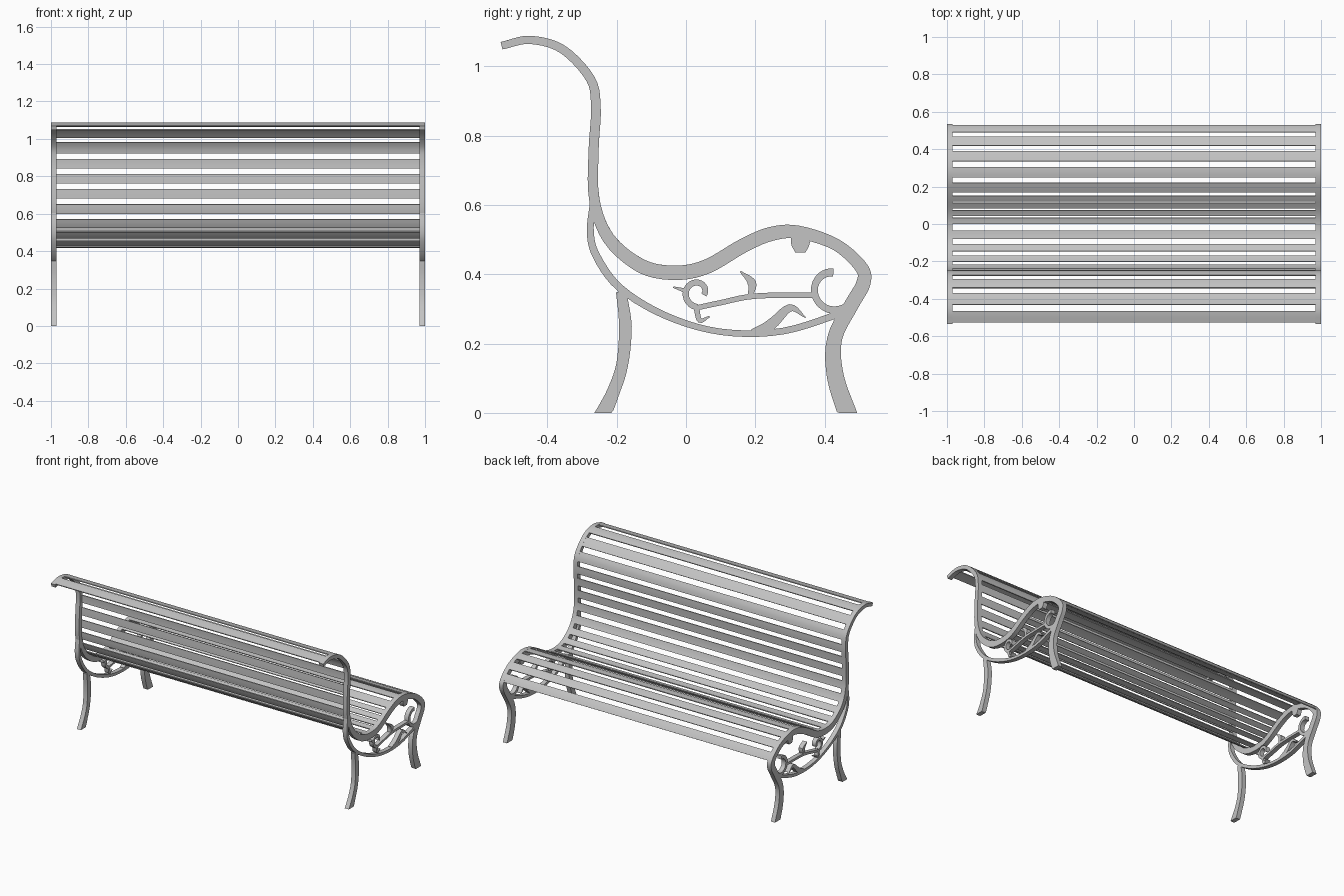
import bpy
import bmesh
from math import cos, sin, radians
from mathutils import Vector

cube = bpy.data.objects.get("Cube")
if cube:
    bpy.data.objects.remove(cube, do_unlink=True)

# One painted metal colour
grey = bpy.data.materials.new("light grey metal")
grey.use_nodes = True
colour = (0.55, 0.55, 0.55, 1)
grey.diffuse_color = colour
grey.node_tree.nodes["Principled BSDF"].inputs["Base Color"].default_value = colour


def smooth_path(points, steps=5):
    """Catmull-Rom curve through (y, z) points."""
    pts = [Vector(p) for p in points]
    pts = [2 * pts[0] - pts[1]] + pts + [2 * pts[-1] - pts[-2]]
    path = []
    for before, start, end, after in zip(pts, pts[1:], pts[2:], pts[3:]):
        leave = (end - before) / 2
        arrive = (after - start) / 2
        for i in range(steps):
            t = i / steps
            ease = t * t * (3 - 2 * t)
            path.append(start.lerp(end, ease)
                        + leave * t * (1 - t) ** 2
                        - arrive * t * t * (1 - t))
    path.append(pts[-2])
    return path


def spiral_path(centre, start_radius, end_radius, start_angle, sweep, steps=20):
    """Spiral in the side plane, angles in degrees."""
    path = []
    for i in range(steps + 1):
        t = i / steps
        angle = radians(start_angle + sweep * t)
        radius = start_radius + (end_radius - start_radius) * t
        path.append(Vector(centre) + radius * Vector((cos(angle), sin(angle))))
    return path


def width_at(widths, t):
    """Width at share t of the path, from evenly spaced widths."""
    place = t * (len(widths) - 1)
    i = min(int(place), len(widths) - 2)
    return widths[i] + (widths[i + 1] - widths[i]) * (place - i)


def ribbon(name, path, widths, x_range, outer=0.5):
    """Extrude a path of varying width along x; outer is the share of
    the width lying on the outer side of the path."""
    bm = bmesh.new()
    rings = []
    last = len(path) - 1
    x_from, x_to = x_range
    for i, point in enumerate(path):
        run = path[min(i + 1, last)] - path[max(i - 1, 0)]
        across = Vector((run.y, -run.x)).normalized() * width_at(widths, i / last)
        ring = []
        for x, share in ((x_from, -outer), (x_to, -outer),
                         (x_to, 1 - outer), (x_from, 1 - outer)):
            y, z = point + across * share
            ring.append(bm.verts.new((x, y, max(z, 0))))
        rings.append(ring)
    for a, b in zip(rings, rings[1:]):
        for k in range(4):
            n = (k + 1) % 4
            bm.faces.new((a[k], a[n], b[n], b[k]))
    bm.faces.new(rings[0])
    bm.faces.new(rings[-1])
    bmesh.ops.recalc_face_normals(bm, faces=bm.faces)
    mesh = bpy.data.meshes.new(name)
    bm.to_mesh(mesh)
    bm.free()
    mesh.materials.append(grey)
    obj = bpy.data.objects.new(name, mesh)
    bpy.context.collection.objects.link(obj)
    bpy.ops.object.select_all(action="DESELECT")
    obj.select_set(True)
    bpy.context.view_layer.objects.active = obj
    bpy.ops.object.shade_smooth_by_angle()


# Outer edge of the frame: rolled top, back, seat, arm hump and front leg
rail = smooth_path([
    (-.535, 1.07), (-.45, 1.088), (-.35, 1.06), (-.264, .97), (-.246, .88),
    (-.252, .76), (-.25, .62), (-.209, .514), (-.12, .442), (-.03, .425),
    (.053, .442), (.154, .5), (.24, .536), (.327, .54), (.442, .5),
    (.523, .428), (.532, .37), (.495, .3), (.45, .21), (.455, .11), (.494, 0)])
rail_widths = (.022, .025, .028, .03, .041, .042, .041, .034, .041, .043, .055)


def end_frame(side, x_range):
    """One cast end frame with its legs and scrollwork."""
    def part(name, path, *widths):
        ribbon(side + "_" + name, path, widths, x_range)

    ribbon(side + "_rail_and_front_leg", rail, rail_widths, x_range, outer=0)
    part("back_leg", smooth_path([(-.187, .35), (-.175, .25), (-.184, .14),
                                  (-.21, .06), (-.243, -.012)]),
         .03, .037, .034, .037, .048)
    part("lower_arch", smooth_path([(-.268, .61), (-.276, .52), (-.257, .45),
                                    (-.19, .36), (-.06, .281), (.1, .234),
                                    (.28, .236), (.47, .295)]),
         .018, .023, .018, .02)
    # Scrolls
    part("front_curl", spiral_path((.425, .36), .07, .045, -30, -240),
         .028, .02, .02, .024)
    part("branch_curl", spiral_path((.035, .348), .043, .018, -95, -290),
         .018, .017)
    part("branch", smooth_path([(.37, .34), (.2, .337), (.1, .318), (.03, .303)]),
         .016, .015)
    part("lower_curl", smooth_path([(.03, .303), (.04, .267), (.068, .278)]),
         .016, .015, .004)
    # Leaves and the drop under the hump
    part("side_leaf", smooth_path([(-.037, .363), (0, .352)]), .004, .014)
    part("upper_leaf", smooth_path([(.185, .335), (.19, .375), (.157, .408)]),
         .014, .026, .004)
    part("lower_leaf", smooth_path([(.19, .235), (.245, .255), (.3, .303),
                                    (.345, .275)]),
         .012, .032, .022, .003)
    part("hump_drop", smooth_path([(.33, .51), (.33, .463)]), .052, .055, .03)


end_frame("left", (.97, 1))
end_frame("right", (-1, -.97))


def rail_point(distance):
    """Point at a distance along the rail's outer edge."""
    for a, b in zip(rail, rail[1:]):
        length = (b - a).length
        if distance <= length:
            break
        distance -= length
    return a.lerp(b, distance / length)


# Slats, flush with the rail: start along the edge, pitch, count and width
slat_rows = {
    "roll": (.008, .098, 4, .064),
    "back": (.397, .081, 5, .051),
    "hollow": (.8, .072, 3, .044),
    "slope": (1.022, .045, 4, .034),
    "seat": (1.21, .088, 5, .056),
}
for row, (first, pitch, count, width) in slat_rows.items():
    for i in range(count):
        start = first + i * pitch
        path = [rail_point(start + width * k / 3) for k in range(4)]
        ribbon(f"{row}_slat_{i + 1}", path, (.006, .006), (-.97, .97), outer=0)
